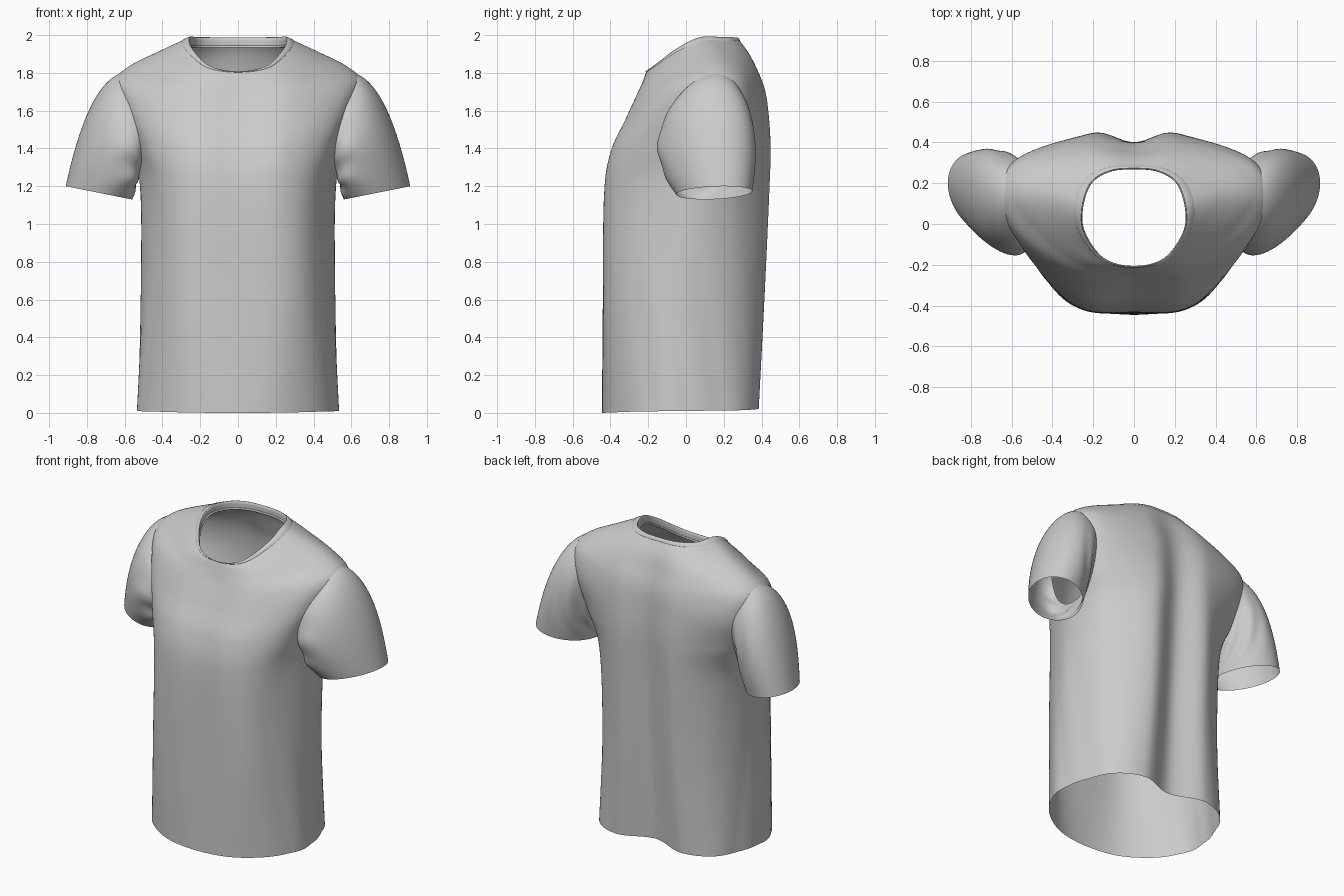
import bpy, bmesh, math
from mathutils import Vector

if "Cube" in bpy.data.objects:
    bpy.data.objects.remove(bpy.data.objects["Cube"])

fabric = bpy.data.materials.new("light_grey_cotton")
fabric.diffuse_color = (0.6, 0.6, 0.6, 1)
fabric.use_nodes = True
fabric.node_tree.nodes["Principled BSDF"].inputs["Base Color"].default_value = fabric.diffuse_color

# Half cross-sections, front centre -> side -> back centre: (z front, z side, z back), (x, y) * 7
TORSO = [
    ((0, .01, .025), (0, -.445), (.24, -.405), (.435, -.265), (.53, -.04), (.435, .275), (.235, .385), (0, .315)),
    ((.6, .6, .6), (0, -.44), (.25, -.42), (.41, -.295), (.512, -.04), (.425, .26), (.21, .413), (0, .35)),
    ((1.15, 1.15, 1.15), (0, -.43), (.24, -.42), (.41, -.285), (.515, .01), (.445, .265), (.21, .437), (0, .385)),
    ((1.38, 1.4, 1.4), (0, -.39), (.25, -.385), (.47, -.22), (.55, .08), (.515, .295), (.21, .445), (0, .40)),
]
YOKE = [
    ((1.55, 1.6, 1.58), (0, -.315), (.27, -.305), (.53, -.14), (.615, .10), (.565, .32), (.22, .435), (0, .40)),
    ((1.68, 1.75, 1.70), (0, -.255), (.27, -.243), (.555, -.065), (.655, .13), (.575, .305), (.22, .415), (0, .39)),
    ((1.745, 1.835, 1.81), (0, -.231), (.25, -.205), (.475, -.03), (.575, .14), (.49, .28), (.22, .375), (0, .36)),
    ((1.785, 1.915, 1.905), (0, -.218), (.21, -.185), (.36, -.03), (.415, .125), (.35, .245), (.18, .325), (0, .325)),
    ((1.808, 1.988, 1.988), (0, -.21), (.148, -.172), (.243, -.045), (.255, .075), (.213, .2), (.12, .26), (0, .272)),
]


def full_ring(row):
    (zf, zs, zb), pts = row[0], row[1:]
    half = []
    for i, (x, y) in enumerate(pts):
        w = math.sin(math.pi * i / 6) ** (2.7 if i < 3 else 2)
        end = zf if i <= 3 else zb
        half.append(Vector((x, y, end + (zs - end) * w)))
    return half + [Vector((-p.x, p.y, p.z)) for p in half[5:0:-1]]


RINGS = [full_ring(r) for r in TORSO + YOKE]
TOP = len(RINGS) - 1


def spline(a, b, c, d, u):
    return b + (c - a) * (u / 2) + (a * 2 - b * 5 + c * 4 - d) * (u * u / 2) + (b * 3 - a - c * 3 + d) * (u ** 3 / 2)


def ring_at(k, s):
    ring = RINGS[max(0, min(TOP, k))]
    i = math.floor(s)
    return spline(*(ring[(i + j) % 12] for j in (-1, 0, 1, 2)), s - i)


def shirt(s, t):
    """Point on the torso: s runs around (0..12), t runs from hem to neckline."""
    k = min(int(t), TOP - 1)
    return spline(*(ring_at(k + j, s) for j in (-1, 0, 1, 2)), t - k)


def shirt_normal(s, t):
    e = .01
    t0, t1 = max(0, t - e), min(TOP, t + e)
    return (shirt(s + e, t) - shirt(s - e, t)).cross(shirt(s, t1) - shirt(s, t0)).normalized()


# Armhole: an ellipse in (s, t)
HOLE_S, HOLE_T, RAD_S, RAD_T = 3.1, 3.9, .9, 1.55


def snap_to_armhole(s, t):
    """Push grid points lying inside an armhole out to its edge."""
    for side in (1, -1):
        c = HOLE_S if side == 1 else 12 - HOLE_S
        a, b = (s - c) / RAD_S, (t - HOLE_T) / RAD_T
        r = math.hypot(a, b)
        if r < 1:
            r = max(r, 1e-4)
            return c + a / r * RAD_S, HOLE_T + b / r * RAD_T, True
    return s, t, False


def loft(name, rows, inside=None):
    """Skin closed rings of points; faces with every corner marked inside are left out."""
    bm = bmesh.new()
    grid = [[bm.verts.new(p) for p in row] for row in rows]
    n = len(rows[0])
    for j in range(len(rows) - 1):
        for i in range(n):
            quad = [(j, i), (j, (i + 1) % n), (j + 1, (i + 1) % n), (j + 1, i)]
            if inside and all(inside[a][b] for a, b in quad):
                continue
            bm.faces.new([grid[a][b] for a, b in quad])
    loose = [v for v in bm.verts if not v.link_faces]
    bmesh.ops.delete(bm, geom=loose, context='VERTS')
    for f in bm.faces:
        f.smooth = True
    bmesh.ops.recalc_face_normals(bm, faces=bm.faces)
    mesh = bpy.data.meshes.new(name)
    bm.to_mesh(mesh)
    bm.free()
    mesh.materials.append(fabric)
    obj = bpy.data.objects.new(name, mesh)
    bpy.context.collection.objects.link(obj)
    return obj


# Torso with open hem, neckline and armholes
N, M = 144, 144
rows, inside = [], []
for j in range(M + 1):
    row, flags = [], []
    for i in range(N):
        s, t, hit = snap_to_armhole(12 * i / N, TOP * j / M)
        p = shirt(s, t)
        # soft drape running down the sides
        fade = max(0, 1 - t / 2.3) * max(0, abs(p.x) - .3)
        p.x += math.copysign(.03 * fade * math.sin(18 * p.y + 2.5 * p.z), p.x)
        row.append(p)
        flags.append(hit)
    rows.append(row)
    inside.append(flags)
loft("shirt_body", rows, inside)


# Sleeves: armhole edge swept through a wider middle ring to the cuff
def sleeve_rows(side):
    out = []
    for j in range(41):
        v = j / 40
        row = []
        for i in range(96):
            a = 2 * math.pi * i / 96
            c, s = math.cos(a), math.sin(a)
            p0 = shirt(HOLE_S + RAD_S * c, HOLE_T + RAD_T * s)
            p1 = Vector((.67 + .13 * s + .02 * c, .10 + .04 * s + .295 * c, 1.45 + .27 * s))
            p2 = Vector((.736 + .176 * s, .15 + .05 * s + .195 * c, 1.165 + .035 * s))
            p = p0 * (1 - v) ** 2 + p1 * (2 * v * (1 - v)) + p2 * v * v
            # creases gathered towards the armpit
            crease = .016 * math.sin(math.pi * v) * (1 - v) * max(0, .45 - s) * math.sin(7 * a + 9 * v)
            p += Vector((.3 * s, c, .5 * s)) * crease
            row.append(Vector((side * p.x, p.y, p.z)))
        out.append(row)
    return out


for label, side in (("right_sleeve", 1), ("left_sleeve", -1)):
    loft(label, sleeve_rows(side))

# Ribbed collar: thin band around the neckline, folded over to the inside
collar = []
for t, lift, drop in ((TOP - .32, 0, 0), (TOP - .29, .003, 0), (TOP - .14, .003, 0), (TOP - .02, .002, 0),
                      (TOP, 0, 0), (TOP, 0, .02), (TOP, 0, .045)):
    row = []
    for i in range(N):
        s = 12 * i / N
        p = shirt(s, t)
        if lift:
            p += shirt_normal(s, t) * lift
        p.z -= drop
        row.append(p)
    collar.append(row)
loft("collar", collar)

# Neck tape: thin cord around the inside of the collar
tape = []
for k in range(9):
    a = 2 * math.pi * k / 8
    row = []
    for i in range(N):
        p = shirt(12 * i / N, TOP)
        p.z -= .05 + .007 * math.sin(a)
        p.x *= 1 + .02 * math.cos(a)
        p.y += (p.y - .03) * .02 * math.cos(a)
        row.append(p)
    tape.append(row)
loft("neck_tape", tape)
